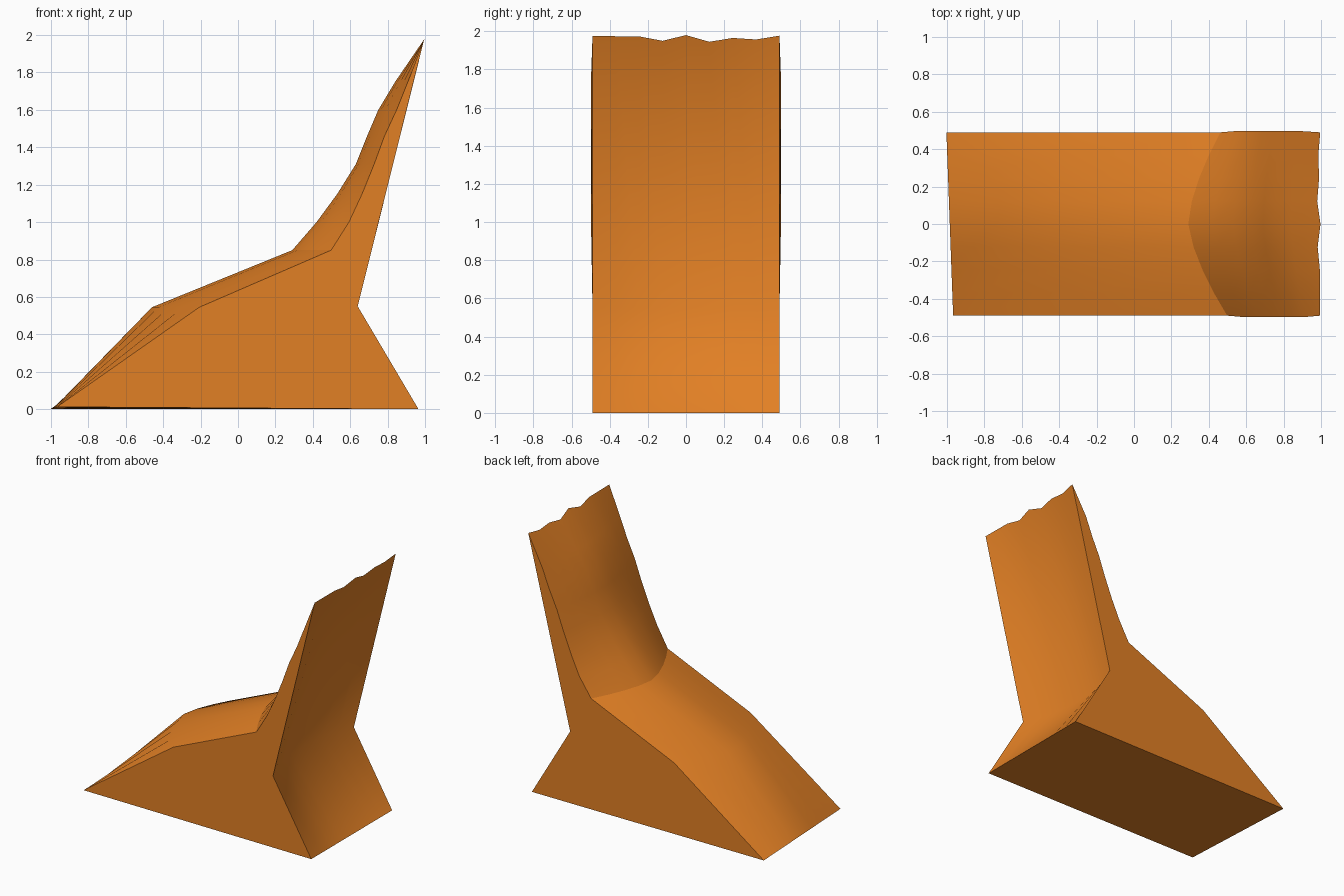
import bpy
import bmesh

cube = bpy.data.objects.get("Cube")
if cube:
    bpy.data.objects.remove(cube, do_unlink=True)

# Clay-orange material
mat = bpy.data.materials.new("burnt orange")
colour = (0.76, 0.215, 0.018, 1)
mat.diffuse_color = colour
mat.use_nodes = True
mat.node_tree.nodes["Principled BSDF"].inputs["Base Color"].default_value = colour

# Outline rows: x at the two sides, x along the middle, height
ROWS = [
    (-0.985, -0.985, 0.0),   # nose
    (-0.225, -0.46, 0.545),  # knee
    (0.48, 0.29, 0.85),      # step
    (0.575, 0.42, 1.0),
    (0.645, 0.53, 1.15),
    (0.71, 0.63, 1.31),
    (0.765, 0.69, 1.46),
    (0.83, 0.75, 1.6),
    (0.89, 0.84, 1.75),
    (0.992, 0.992, 1.97),    # jagged tip
    (0.64, 0.53, 0.55),      # hollowed waist of the overhang
    (0.965, 0.965, 0.0),     # heel
]
NOSE, STEP, TIP, WAIST, HEEL = 0, 2, 9, 10, 11
SHARP = (NOSE, STEP, TIP, HEEL)
CHIPS = [0.005, 0.004, 0.003, -0.02, 0.01, -0.025, -0.005, -0.013, 0.007]
HALF = 0.49
COLS = len(CHIPS)


def section(bm, col):
    """One slice: the ridge swells and the waist hollows towards the middle."""
    t = -1 + 2 * col / (COLS - 1)
    verts = []
    for i, (side, mid, z) in enumerate(ROWS):
        power = 2.3 if i == WAIST else 1.5
        x = side + (mid - side) * (1 - abs(t) ** power)
        if i < TIP:
            x -= 0.018 * t
        if i == NOSE:
            z += 0.006 * (1 - t)
        if i == TIP:
            z += CHIPS[col]
            x += CHIPS[col] * 0.5
        width = HALF + (0.008 if STEP < i < TIP else 0)
        verts.append(bm.verts.new((x, width * t, z)))
    return verts


# Swept wedge with a leaning back wall
bm = bmesh.new()
slices = [section(bm, c) for c in range(COLS)]
n = len(ROWS)
for a, b in zip(slices, slices[1:]):
    for i in range(n):
        j = (i + 1) % n
        bm.faces.new((a[i], a[j], b[j], b[i])).smooth = True
for end in (slices[0], slices[-1]):
    bm.faces.new(end)
bmesh.ops.recalc_face_normals(bm, faces=bm.faces)

# Crisp edges around the flat sides and along the creases
for end in (slices[0], slices[-1]):
    for i in range(n):
        bm.edges.get((end[i], end[(i + 1) % n])).smooth = False
for a, b in zip(slices, slices[1:]):
    for i in SHARP:
        bm.edges.get((a[i], b[i])).smooth = False

mesh = bpy.data.meshes.new("leaning_wedge")
bm.to_mesh(mesh)
bm.free()
mesh.materials.append(mat)
obj = bpy.data.objects.new("leaning_wedge", mesh)
bpy.context.collection.objects.link(obj)
